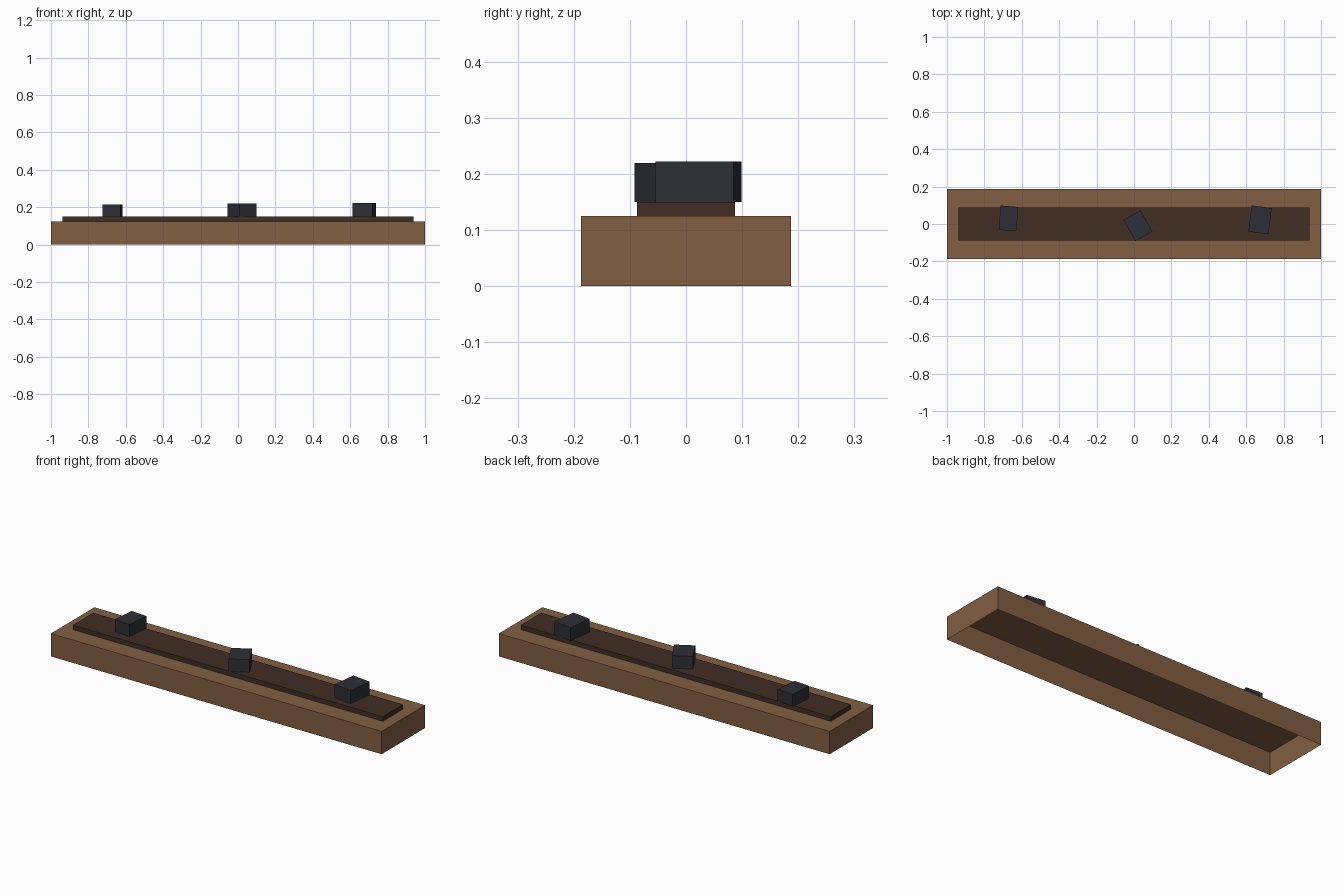
import bpy
import bmesh
from math import radians
from mathutils import Matrix

cube = bpy.data.objects.get("Cube")
if cube:
    bpy.data.objects.remove(cube, do_unlink=True)


def make_material(name, rgb):
    mat = bpy.data.materials.new(name)
    mat.use_nodes = True
    colour = (*rgb, 1.0)
    mat.diffuse_color = colour
    bsdf = next(n for n in mat.node_tree.nodes if n.type == "BSDF_PRINCIPLED")
    bsdf.inputs["Base Color"].default_value = colour
    return mat


def open_box(name, mat, centre, size, base_z, angle=0):
    """Box without a bottom face, resting on base_z and turned about z."""
    bm = bmesh.new()
    bmesh.ops.create_cube(bm, size=1)
    bm.normal_update()
    bottom = [f for f in bm.faces if f.normal.z < -0.5]
    bmesh.ops.delete(bm, geom=bottom, context="FACES_ONLY")
    bmesh.ops.translate(bm, verts=bm.verts, vec=(0, 0, 0.5))
    bm.transform(Matrix.Diagonal((*size, 1)))
    mesh = bpy.data.meshes.new(name)
    bm.to_mesh(mesh)
    bm.free()
    mesh.materials.append(mat)
    obj = bpy.data.objects.new(name, mesh)
    obj.location = (*centre, base_z)
    obj.rotation_euler.z = radians(angle)
    bpy.context.collection.objects.link(obj)
    return obj


wood = make_material("brown wood", (0.225, 0.113, 0.055))
dark_wood = make_material("dark brown", (0.052, 0.026, 0.017))
slate = make_material("slate black", (0.027, 0.028, 0.038))

# Hollow base and the raised strip on it
base_top, strip_top = 0.125, 0.15
open_box("base", wood, (0, 0), (2, 0.375, base_top), 0)
open_box("raised_strip", dark_wood, (0, 0),
         (1.875, 0.175, strip_top - base_top), base_top)

# Loose blocks lying on the strip
blocks = [
    ("right_block", (-0.671, 0.03), (0.095, 0.13, 0.066), -4.5),
    ("middle_block", (0.021, -0.009), (0.105, 0.13, 0.069), 29.5),
    ("left_block", (0.674, 0.022), (0.108, 0.141, 0.072), -7.3),
]
for name, centre, size, angle in blocks:
    open_box(name, slate, centre, size, strip_top, angle)
